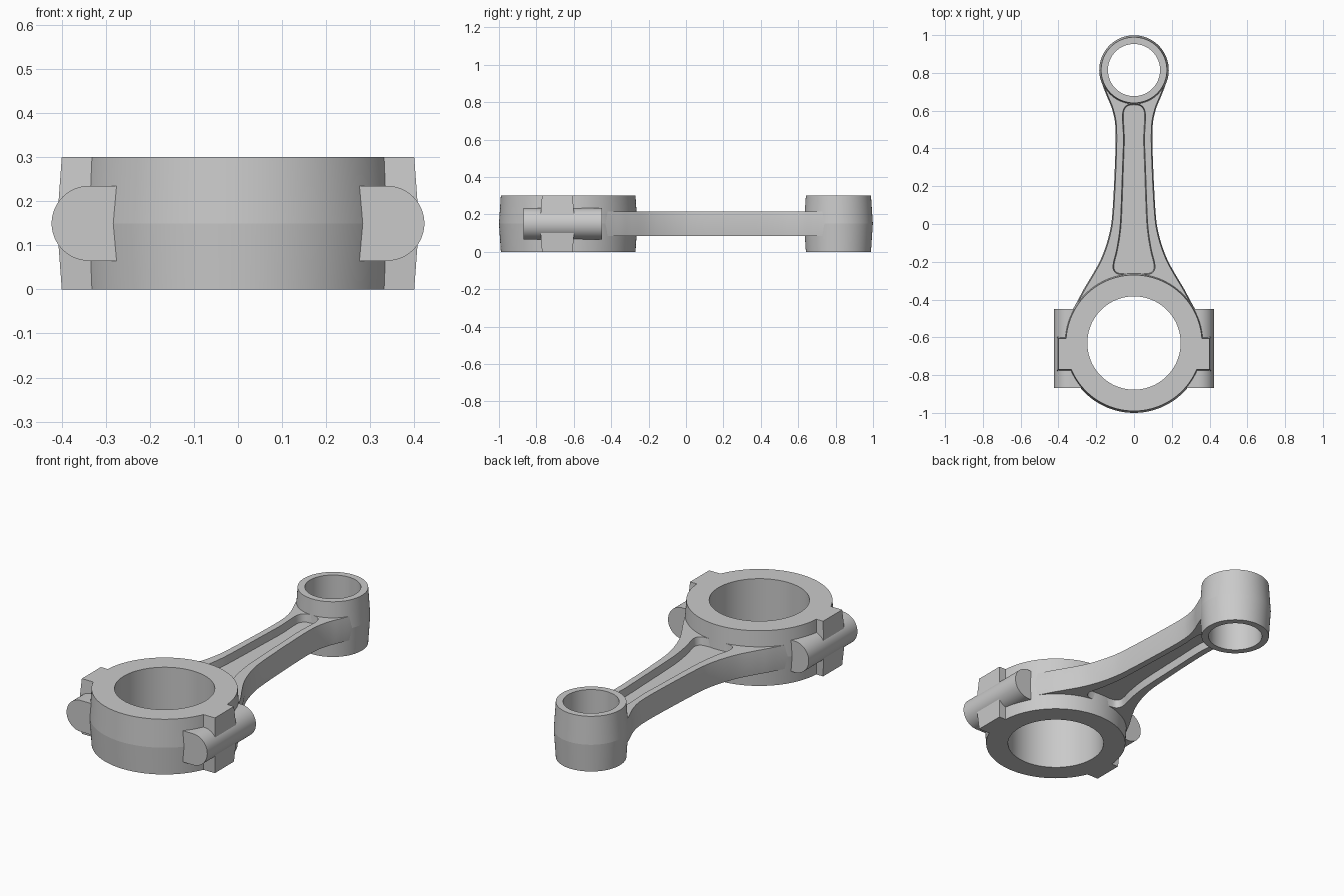
import bpy, bmesh, math
from math import sin, cos, pi, radians
from mathutils import Vector

if "Cube" in bpy.data.objects:
    bpy.data.objects.remove(bpy.data.objects["Cube"], do_unlink=True)

steel = bpy.data.materials.new("grey_steel")
steel.use_nodes = True
GREY = (0.59, 0.59, 0.59, 1)
steel.diffuse_color = GREY
steel.node_tree.nodes["Principled BSDF"].inputs["Base Color"].default_value = GREY

BIG_Y, SMALL_Y, MID = -0.63, 0.815, 0.15


def smooth(ob, angle):
    bpy.ops.object.select_all(action='DESELECT')
    ob.select_set(True)
    bpy.context.view_layer.objects.active = ob
    bpy.ops.object.shade_smooth_by_angle(angle=radians(angle))


def finish(name, bm, angle):
    bmesh.ops.recalc_face_normals(bm, faces=bm.faces)
    mesh = bpy.data.meshes.new(name)
    bm.to_mesh(mesh)
    bm.free()
    mesh.materials.append(steel)
    ob = bpy.data.objects.new(name, mesh)
    bpy.context.collection.objects.link(ob)
    smooth(ob, angle)
    return ob


def loft(name, sections, angle):
    """Closed solid through matching loops of 3D points."""
    bm = bmesh.new()
    rows = [[bm.verts.new(p) for p in section] for section in sections]
    n = len(rows[0])
    for a, b in zip(rows, rows[1:]):
        for i in range(n):
            k = (i + 1) % n
            bm.faces.new((a[i], a[k], b[k], b[i]))
    bm.faces.new(rows[0])
    bm.faces.new(rows[-1])
    return finish(name, bm, angle)


def ring(name, y, inner, outer, bulge, segments=128):
    """Bearing eye whose outer wall swells at mid height."""
    profile = [(inner, 0), (outer, 0), (outer + bulge, MID), (outer, 2 * MID), (inner, 2 * MID)]
    bm = bmesh.new()
    verts = [[bm.verts.new((r * cos(a), y + r * sin(a), z)) for r, z in profile]
             for a in (2 * pi * i / segments for i in range(segments))]
    for i, row in enumerate(verts):
        nxt = verts[(i + 1) % segments]
        for j in range(len(profile)):
            k = (j + 1) % len(profile)
            bm.faces.new((row[j], nxt[j], nxt[k], row[k]))
    return finish(name, bm, 5)


def spline(pts, steps=8):
    """Smooth curve through the points."""
    p = [Vector(q) for q in pts]
    p = [2 * p[0] - p[1]] + p + [2 * p[-1] - p[-2]]
    out = []
    for a, b, c, d in zip(p, p[1:], p[2:], p[3:]):
        for s in range(steps):
            t = s / steps
            out.append(0.5 * (2 * b + (c - a) * t + (2 * a - 5 * b + 4 * c - d) * t * t
                              + (3 * b - a - 3 * c + d) * t ** 3))
    return out + [p[-2]]


def inset(points, d):
    """Move an open curve to its left by d."""
    out = []
    for i, p in enumerate(points):
        t = (points[min(i + 1, len(points) - 1)] - points[max(i - 1, 0)]).normalized()
        out.append(p + Vector((-t.y, t.x)) * d)
    return out


def mirrored(half):
    return [Vector((-p.x, p.y)) for p in reversed(half)]


def arc(y, r, start, end, n=32):
    angles = [radians(start + (end - start) * i / n) for i in range(n + 1)]
    return [Vector((r * cos(a), y + r * sin(a))) for a in angles]


def at_height(points, z):
    return [(p.x, p.y, z) for p in points]


# Bearing eyes
ring("big_end", BIG_Y, 0.247, 0.36, 0.01)
ring("small_end", SMALL_Y, 0.138, 0.174, 0.01)

# Shank flaring into both eyes
side = spline([(.315, -.437), (.29, -.39), (.263, -.34), (.23, -.285), (.182, -.2),
               (.15, -.12), (.128, -.04), (.116, .04), (.106, .2), (.098, .4),
               (.098, .5), (.104, .56), (.12, .62), (.145, .68), (.168, .74), (.178, .785)])


def shank_section(z, d):
    edge = inset(side, d)
    return at_height(edge + arc(SMALL_Y, .15, -20, -160)
                     + mirrored(edge) + arc(BIG_Y, .3, 145, 35), z)


shank = loft("shank", [shank_section(.085, .006), shank_section(MID, 0),
                       shank_section(.215, .006)], 12)

# Recess in the top and bottom of the shank
rim = spline([(0, -.268), (.06, -.268), (.095, -.26), (.111, -.235), (.108, -.2),
              (.093, -.14), (.078, -.05), (.07, .05), (.061, .3), (.056, .45),
              (.061, .56), (.056, .605), (.035, .63), (0, .637)])


def recess_section(z, d):
    edge = inset(rim, d)
    return at_height(edge + mirrored(edge)[1:-1], z)


for label, floor, opening in (("top", .172, .225), ("bottom", .128, .075)):
    cutter = loft("recess_cutter_" + label,
                  [recess_section(floor, .005), recess_section(opening, -.001)], 12)
    mod = shank.modifiers.new("recess_" + label, 'BOOLEAN')
    mod.operation, mod.solver, mod.object = 'DIFFERENCE', 'EXACT', cutter
    bpy.context.view_layer.objects.active = shank
    bpy.ops.object.modifier_apply(modifier=mod.name)
    bpy.data.objects.remove(cutter, do_unlink=True)
smooth(shank, 12)


def bolt_boss(name, s):
    """Rounded lug running front to back beside the big eye."""
    r, inner, centre = .085, .262, .338
    section = [(inner, MID - r)]
    section += [(centre + r * cos(a), MID + r * sin(a))
                for a in (pi * (i / 48 - .5) for i in range(49))]
    section.append((inner, MID + r))
    loft(name, [[(s * x, y, z) for x, z in section] for y in (-.868, -.45)], 20)


def clamp_block(name, s):
    """Full-height shoulder at the cap joint, swelling at mid height."""
    sections = []
    for z, d in ((0, 0), (MID, .011), (2 * MID, 0)):
        x0, x1, y0, y1 = .27, .4 + d, -.77 - d, -.606 + d
        sections.append([(s * x0, y0, z), (s * x1, y0, z), (s * x1, y1, z), (s * x0, y1, z)])
    loft(name, sections, 5)


# Clamp parts on both sides
for label, s in (("left", 1), ("right", -1)):
    bolt_boss("bolt_boss_" + label, s)
    clamp_block("clamp_block_" + label, s)
